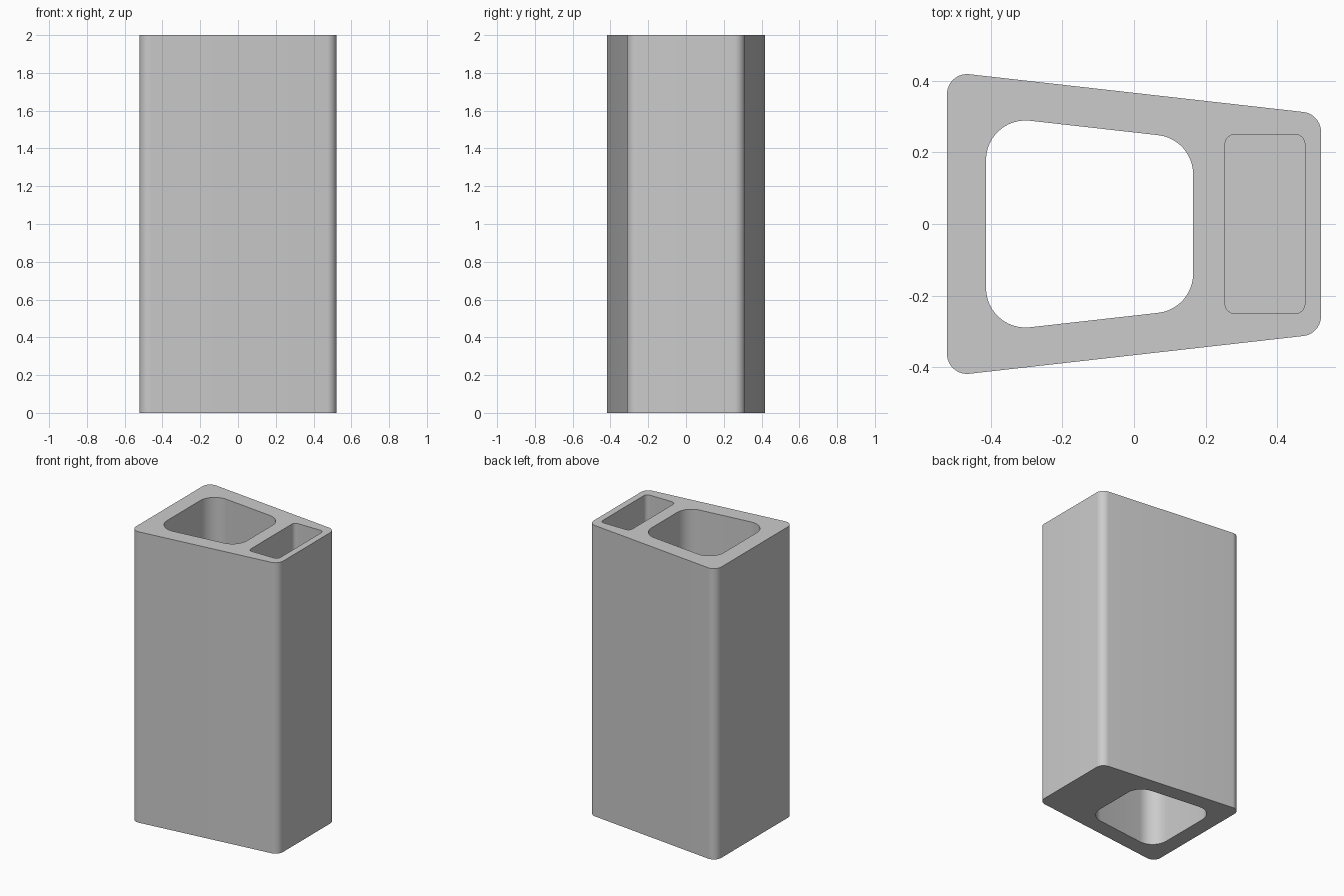
import bpy, bmesh, math
from mathutils import Vector

if "Cube" in bpy.data.objects:
    bpy.data.objects.remove(bpy.data.objects["Cube"])

HEIGHT = 2.0
POCKET_FLOOR = 0.1


def rounded(corners, radius, steps=12):
    """Counter-clockwise convex outline with each corner rounded by an arc."""
    pts = []
    n = len(corners)
    for i in range(n):
        p = Vector(corners[i])
        a = (Vector(corners[i - 1]) - p).normalized()
        b = (Vector(corners[(i + 1) % n]) - p).normalized()
        half = a.angle(b) / 2
        centre = p + (a + b).normalized() * radius / math.sin(half)
        start = p + a * radius / math.tan(half) - centre
        sweep = math.pi - 2 * half
        ang = math.atan2(start.y, start.x)
        for k in range(steps + 1):
            t = ang + sweep * k / steps
            pts.append(centre + Vector((math.cos(t), math.sin(t))) * radius)
    return pts


def tapered(x0, x1, y0, y1):
    """Symmetric trapezoid, half width y0 at x0 and y1 at x1."""
    return [(x0, -y0), (x1, -y1), (x1, y1), (x0, y0)]


bm = bmesh.new()


def wall(outline, z0, z1):
    """Ring of vertical quads; returns its bottom and top edges."""
    low = [bm.verts.new((p.x, p.y, z0)) for p in outline]
    high = [bm.verts.new((p.x, p.y, z1)) for p in outline]
    n = len(outline)
    for i in range(n):
        j = (i + 1) % n
        bm.faces.new((low[i], low[j], high[j], high[i])).smooth = True
    return [[bm.edges.get((r[i], r[(i + 1) % n])) for i in range(n)]
            for r in (low, high)]


def cap(edges):
    bmesh.ops.triangle_fill(bm, edges=edges, use_beauty=True)


# Outer shell, through opening and blind pocket
shell = wall(rounded(tapered(-0.522, 0.522, 0.425, 0.307), 0.056), 0, HEIGHT)
opening = wall(rounded(tapered(-0.413, 0.165, 0.302, 0.237), 0.11), 0, HEIGHT)
pocket = wall(rounded(tapered(0.254, 0.477, 0.25, 0.25), 0.028), POCKET_FLOOR, HEIGHT)

# Base, top face and pocket floor
cap(shell[0] + opening[0])
cap(shell[1] + opening[1] + pocket[1])
cap(pocket[0])
bmesh.ops.recalc_face_normals(bm, faces=bm.faces[:])

mesh = bpy.data.meshes.new("hollow_block")
bm.to_mesh(mesh)
bm.free()
block = bpy.data.objects.new("hollow_block", mesh)
bpy.context.collection.objects.link(block)

grey = bpy.data.materials.new("light_grey")
grey.diffuse_color = (0.6, 0.6, 0.6, 1)
grey.use_nodes = True
grey.node_tree.nodes["Principled BSDF"].inputs["Base Color"].default_value = grey.diffuse_color
mesh.materials.append(grey)

# Smooth rounded corners, sharp rims
bpy.context.view_layer.objects.active = block
block.select_set(True)
bpy.ops.object.shade_smooth_by_angle(angle=math.radians(30))
